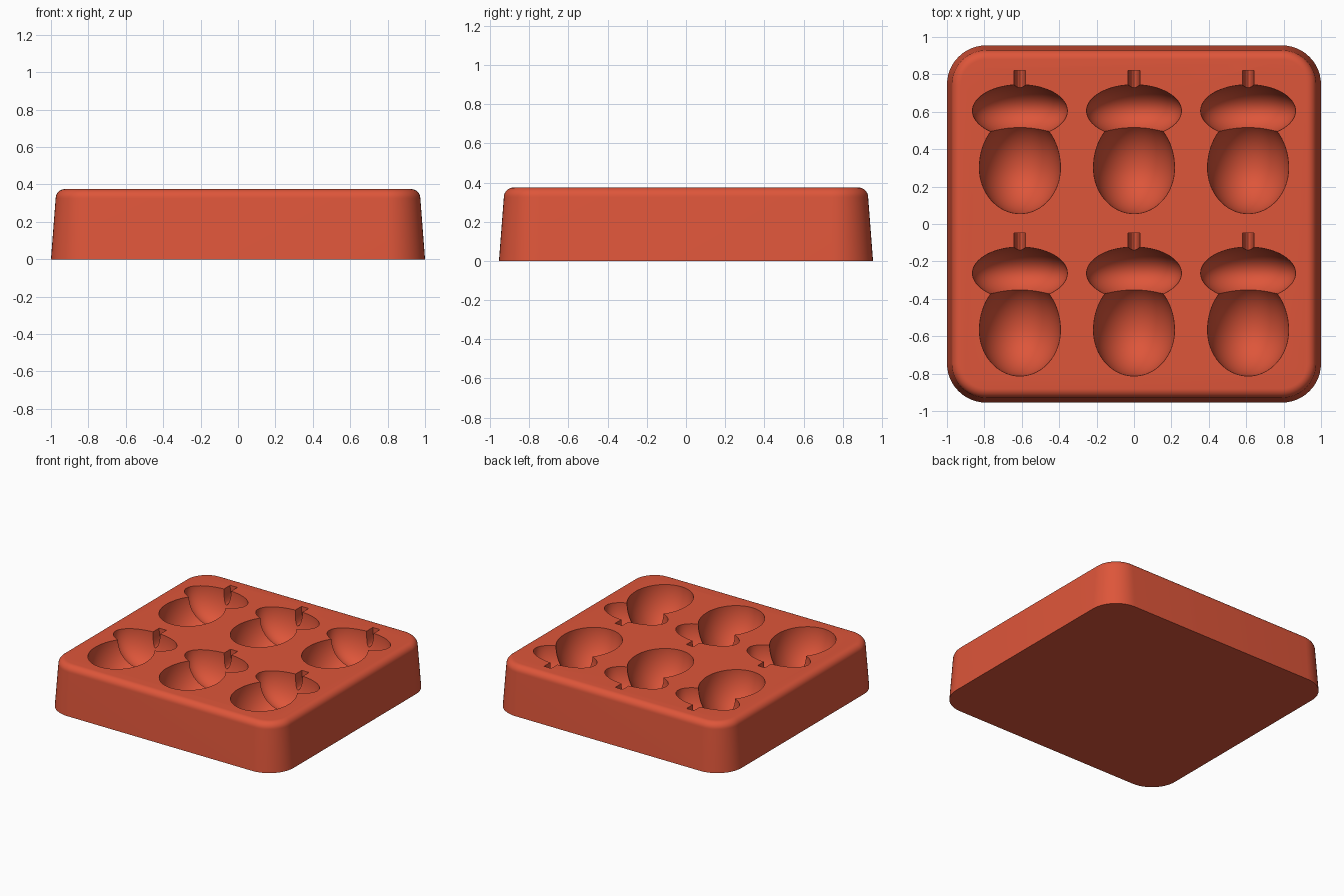
import bpy
import bmesh
import math
from mathutils import Matrix

default = bpy.data.objects.get("Cube")
if default:
    bpy.data.objects.remove(default, do_unlink=True)

TOP = 0.375
COLUMNS = (-0.61, 0.0, 0.61)
ROWS = (0.0, -0.868)

# Single terracotta silicone colour
silicone = bpy.data.materials.new("terracotta_silicone")
silicone.use_nodes = True
colour = (0.73, 0.092, 0.042, 1)
silicone.diffuse_color = colour
silicone.node_tree.nodes["Principled BSDF"].inputs["Base Color"].default_value = colour


def finish(bm, name):
    bmesh.ops.recalc_face_normals(bm, faces=bm.faces)
    mesh = bpy.data.meshes.new(name)
    bm.to_mesh(mesh)
    bm.free()
    mesh.materials.append(silicone)
    obj = bpy.data.objects.new(name, mesh)
    bpy.context.collection.objects.link(obj)
    return obj


def rounded_rectangle(bm, inset, z, steps=12):
    """Ring of vertices around the tray, pulled in by inset."""
    radius = 0.21 - inset
    ring = []
    for corner, (sx, sy) in enumerate(((1, 1), (-1, 1), (-1, -1), (1, -1))):
        for i in range(steps + 1):
            a = (corner + i / steps) * math.pi / 2
            ring.append(bm.verts.new((sx * 0.79 + radius * math.cos(a),
                                      sy * 0.745 + radius * math.sin(a), z)))
    return ring


def build_tray():
    # Tapered walls with a rolled upper rim
    bm = bmesh.new()
    levels = [(0, 0)]
    for i in range(9):
        a = i / 8 * math.pi / 2
        levels.append((0.025 + 0.05 * (1 - math.cos(a)), TOP - 0.05 + 0.05 * math.sin(a)))
    rings = [rounded_rectangle(bm, inset, z) for inset, z in levels]
    for low, high in zip(rings, rings[1:]):
        for i in range(len(low)):
            j = (i + 1) % len(low)
            bm.faces.new((low[i], low[j], high[j], high[i]))
    bm.faces.new(rings[0])
    bm.faces.new(rings[-1])
    return finish(bm, "acorn_mould_tray")


def add_nut(bm, x, y):
    # Egg shape, longer towards the cap
    verts = bmesh.ops.create_uvsphere(bm, u_segments=64, v_segments=33, radius=1)["verts"]
    for v in verts:
        length = 0.28 if v.co.y > 0 else 0.245
        v.co = (x + v.co.x * 0.217, y + 0.3 + v.co.y * length, TOP + v.co.z * 0.29)


def add_cap(bm, x, y):
    place = Matrix.Translation((x, y + 0.605, TOP)) @ Matrix.Diagonal((0.254, 0.14, 0.24, 1))
    bmesh.ops.create_uvsphere(bm, u_segments=64, v_segments=33, radius=1, matrix=place)


def add_stem(bm, x, y):
    # Deep oval peg with its axis along y
    place = (Matrix.Translation((x, y + 0.755, TOP)) @ Matrix.Diagonal((0.031, 0.13, 0.11, 1))
             @ Matrix.Rotation(math.pi / 2, 4, "X"))
    bmesh.ops.create_cone(bm, cap_ends=True, segments=30, radius1=1, radius2=1,
                          depth=1, matrix=place)


tray = build_tray()
cutters = []
for name, add in (("nut", add_nut), ("cap", add_cap), ("stem", add_stem)):
    bm = bmesh.new()
    for x in COLUMNS:
        for y in ROWS:
            add(bm, x, y)
    cutter = finish(bm, name + "_cutter")
    cutter.hide_render = True
    cutters.append(cutter)
    cut = tray.modifiers.new(name + "_hollows", "BOOLEAN")
    cut.operation = "DIFFERENCE"
    cut.solver = "EXACT"
    cut.object = cutter

# Bake the hollows and drop the cutters
graph = bpy.context.evaluated_depsgraph_get()
carved = bpy.data.meshes.new_from_object(tray.evaluated_get(graph))
tray.modifiers.clear()
tray.data = carved
for cutter in cutters:
    bpy.data.objects.remove(cutter, do_unlink=True)

for obj in bpy.context.selected_objects:
    obj.select_set(False)
tray.select_set(True)
bpy.context.view_layer.objects.active = tray
bpy.ops.object.shade_smooth_by_angle(angle=math.radians(30))
